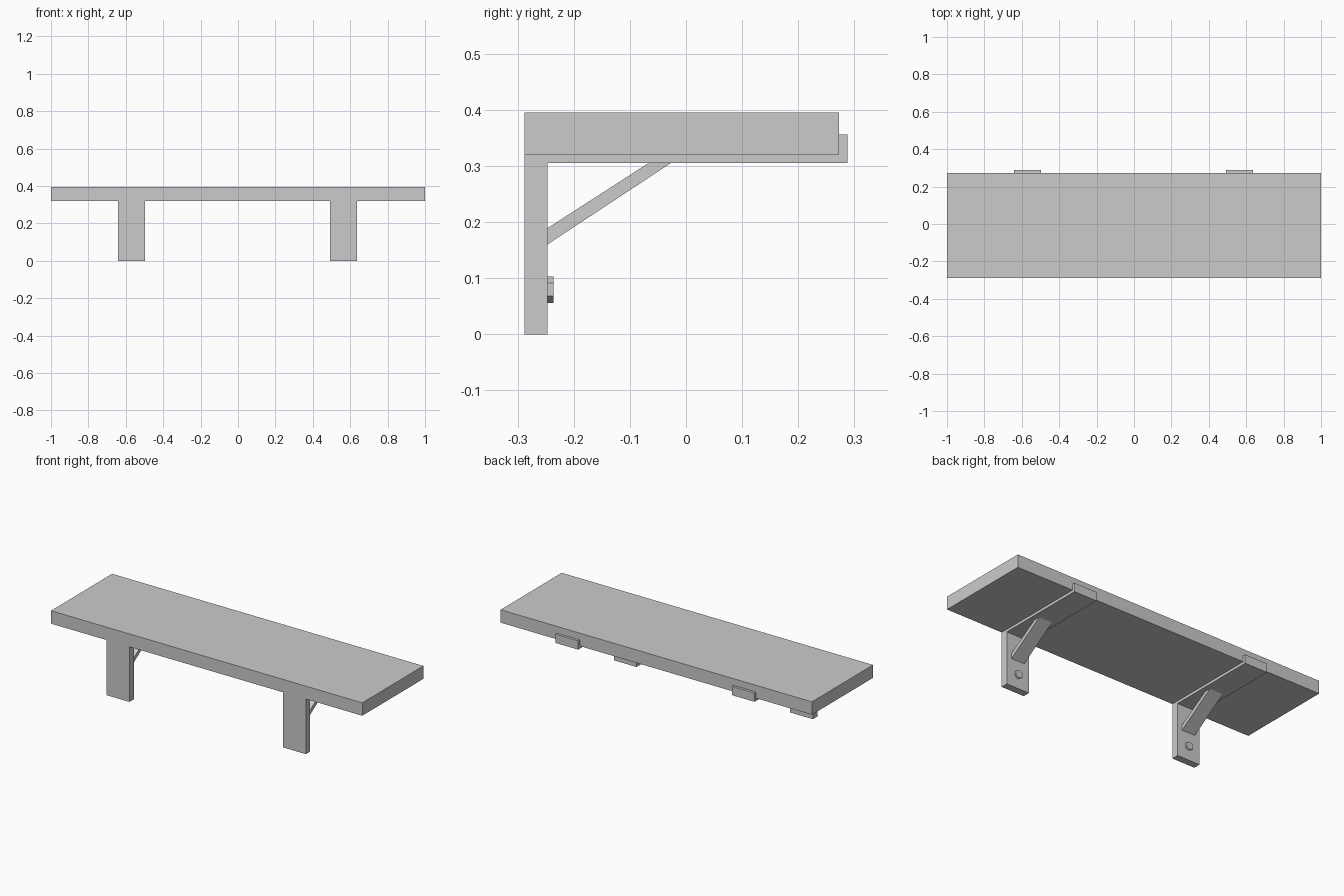
import bpy, bmesh
from math import pi
from mathutils import Matrix

if "Cube" in bpy.data.objects:
    bpy.data.objects.remove(bpy.data.objects["Cube"])


def finish(name, bm):
    bmesh.ops.recalc_face_normals(bm, faces=bm.faces)
    mesh = bpy.data.meshes.new(name)
    bm.to_mesh(mesh)
    bm.free()
    obj = bpy.data.objects.new(name, mesh)
    bpy.context.collection.objects.link(obj)
    return obj


def extruded_profile(name, points, x_centre, width):
    """Extrude a (y, z) outline along x."""
    bm = bmesh.new()
    face = bm.faces.new([bm.verts.new((x_centre - width / 2, y, z)) for y, z in points])
    ext = bmesh.ops.extrude_face_region(bm, geom=[face])
    verts = [v for v in ext["geom"] if isinstance(v, bmesh.types.BMVert)]
    bmesh.ops.translate(bm, verts=verts, vec=(width, 0, 0))
    return finish(name, bm)


def hex_bolt(name, x, y0, y1, z, radius):
    """Hexagonal head with its axis along y and a corner pointing up."""
    bm = bmesh.new()
    mat = (Matrix.Translation((x, (y0 + y1) / 2, z))
           @ Matrix.Rotation(pi / 2, 4, 'X') @ Matrix.Rotation(pi / 2, 4, 'Z'))
    bmesh.ops.create_cone(bm, cap_ends=True, segments=6, radius1=radius,
                          radius2=radius, depth=y1 - y0, matrix=mat)
    # make sure a corner is at the top
    if max(v.co.z for v in bm.verts) < z + radius * 0.95:
        bmesh.ops.rotate(bm, verts=bm.verts, cent=(x, y0, z),
                         matrix=Matrix.Rotation(pi / 6, 3, 'Y'))
    return finish(name, bm)


FRONT, BOARD_BACK, BACK = -0.288, 0.273, 0.288
ARM_LOW, BOARD_LOW, BOARD_TOP = 0.305, 0.32, 0.395
LEG_BACK = -0.247

# Shelf board
extruded_profile("shelf_board", [(FRONT, BOARD_LOW), (BOARD_BACK, BOARD_LOW),
                                 (BOARD_BACK, BOARD_TOP), (FRONT, BOARD_TOP)], 0, 2.0)

# Bracket outline: upright, arm under the board and upturned lip
bracket = [(FRONT, 0), (LEG_BACK, 0), (LEG_BACK, ARM_LOW), (BACK, ARM_LOW),
           (BACK, 0.356), (BOARD_BACK, 0.356), (BOARD_BACK, BOARD_LOW), (FRONT, BOARD_LOW)]
# Diagonal strut outline
strut = [(LEG_BACK, 0.16), (-0.027, ARM_LOW), (-0.067, ARM_LOW), (LEG_BACK, 0.189)]

for side, x in (("left", -0.569), ("right", 0.564)):
    extruded_profile(f"{side}_bracket", bracket, x, 0.146)
    extruded_profile(f"{side}_strut", strut, x, 0.085)
    hex_bolt(f"{side}_bolt", x, LEG_BACK - 0.005, -0.236, 0.0795, 0.0235)
